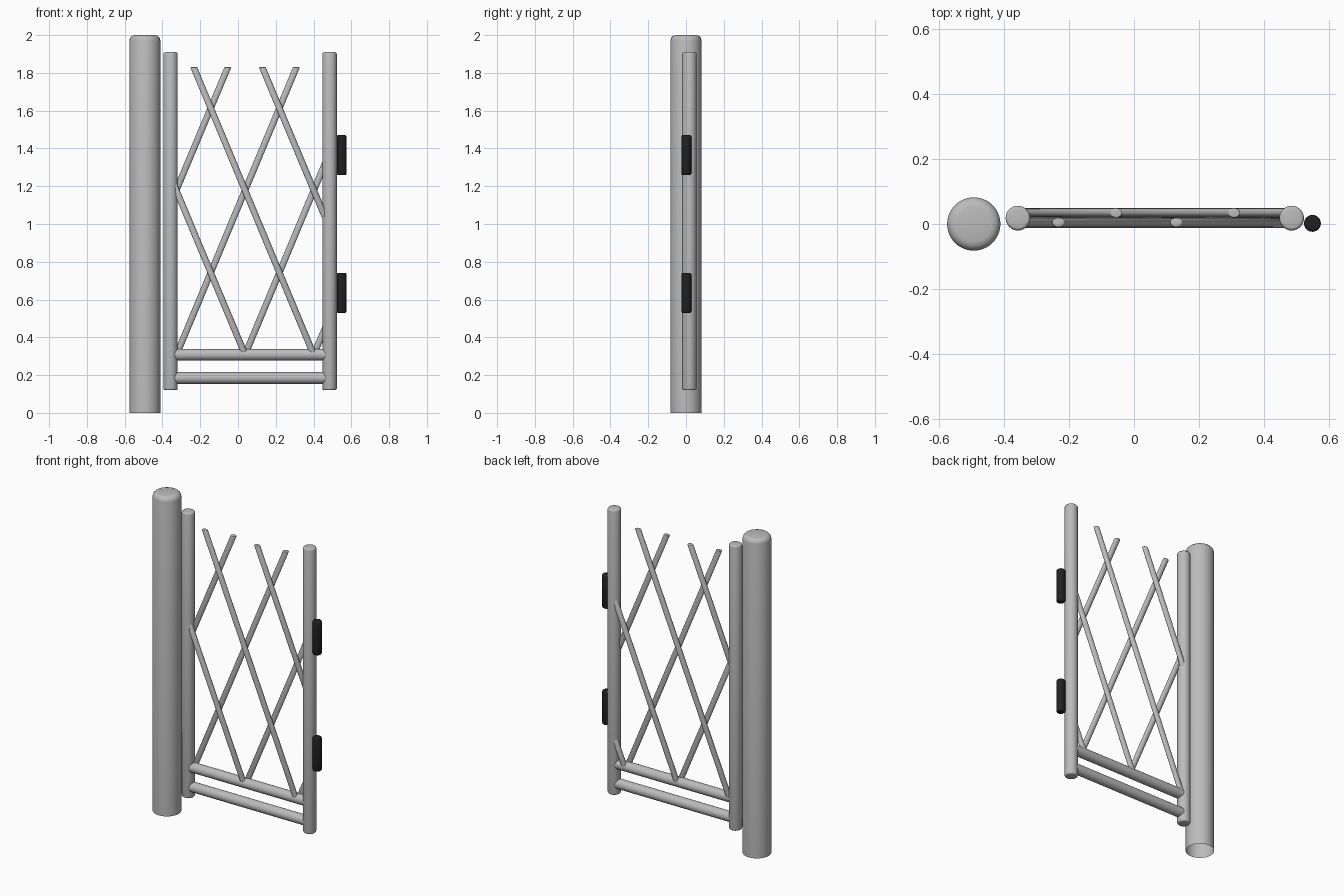
import bpy, bmesh, math

cube = bpy.data.objects.get("Cube")
if cube:
    bpy.data.objects.remove(cube, do_unlink=True)


def material(name, value):
    mat = bpy.data.materials.new(name)
    mat.use_nodes = True
    color = (value, value, value, 1)
    mat.diffuse_color = color
    bsdf = mat.node_tree.nodes["Principled BSDF"]
    bsdf.inputs["Base Color"].default_value = color
    bsdf.inputs["Roughness"].default_value = 0.6
    return mat


steel = material("galvanised grey", 0.5)
black = material("hinge black", 0.015)


def tube(name, start, end, rx, ry, mat, bevel=0.0, sides=32, open_bottom=False):
    """Bar between two points whose ends stay level; leaning bars are sheared."""
    bm = bmesh.new()
    bmesh.ops.create_cone(bm, cap_ends=True, segments=sides,
                          radius1=1, radius2=1, depth=1)
    dx, dy, dz = (e - s for s, e in zip(start, end))
    caps = [f for f in bm.faces if abs(f.normal.z) > 0.9]
    bottom = [f for f in caps if f.normal.z < 0]
    for v in bm.verts:
        t = v.co.z + 0.5
        v.co = (start[0] + v.co.x * rx + dx * t,
                start[1] + v.co.y * ry + dy * t,
                start[2] + dz * t)
    if open_bottom:
        bmesh.ops.delete(bm, geom=bottom, context='FACES_ONLY')
        caps = [f for f in caps if f.is_valid]
    if bevel:
        rims = list({e for f in caps for e in f.edges})
        bmesh.ops.bevel(bm, geom=rims, offset=bevel, segments=3,
                        profile=0.5, affect='EDGES')
    mesh = bpy.data.meshes.new(name)
    bm.to_mesh(mesh)
    bm.free()
    mesh.materials.append(mat)
    obj = bpy.data.objects.new(name, mesh)
    bpy.context.collection.objects.link(obj)
    bpy.ops.object.select_all(action='DESELECT')
    obj.select_set(True)
    bpy.context.view_layer.objects.active = obj
    bpy.ops.object.shade_smooth_by_angle(angle=math.radians(40))
    return obj


GATE_Y = 0.018
LEFT_X, RIGHT_X = 0.485, -0.357

# Main post, hollow underneath
tube("main_post", (-0.493, 0, 0), (-0.493, 0, 2), 0.082, 0.082, steel,
     bevel=0.028, sides=48, open_bottom=True)

# Upright frame bars
for name, x in (("left_upright", LEFT_X), ("right_upright", RIGHT_X)):
    tube(name, (x, GATE_Y, 0.12), (x, GATE_Y, 1.91), 0.038, 0.038, steel, bevel=0.01)

# Horizontal rails, turned on their side
span = LEFT_X - RIGHT_X
for name, z in (("lower_rail", 0.185), ("upper_rail", 0.308)):
    rail = tube(name, (0, 0, -span / 2), (0, 0, span / 2), 0.031, 0.031, steel)
    rail.rotation_euler.y = math.pi / 2
    rail.location = ((LEFT_X + RIGHT_X) / 2, GATE_Y, z)

# Crossed lattice rods: each layer is a row of parallel rods cut to the frame
SLOPE, TOP, BOTTOM, PITCH = 0.4153, 1.83, 0.31, 0.363
INNER_L, INNER_R = 0.475, -0.347


def lattice(name, y, lean, first_x, count):
    for i in range(count):
        top_x = first_x + i * PITCH

        def x_at(z):
            return top_x + lean * SLOPE * (TOP - z)

        # heights where the rod meets the two uprights
        meets = sorted(TOP + (x - top_x) / (-lean * SLOPE) for x in (INNER_L, INNER_R))
        z0, z1 = max(BOTTOM, meets[0]), min(TOP, meets[1])
        tube(f"{name}_{i + 1}", (x_at(z0), y, z0), (x_at(z1), y, z1),
             0.0185, 0.0145, steel, bevel=0.004, sides=20)


lattice("front_lattice_rod", 0.005, 1, -0.233 - PITCH, 3)
lattice("back_lattice_rod", 0.034, -1, -0.055, 4)

# Hinge barrels
for name, z in (("lower_hinge", 0.635), ("upper_hinge", 1.365)):
    tube(name, (0.549, 0.002, z - 0.106), (0.549, 0.002, z + 0.106),
         0.026, 0.026, black, bevel=0.009, sides=24)
